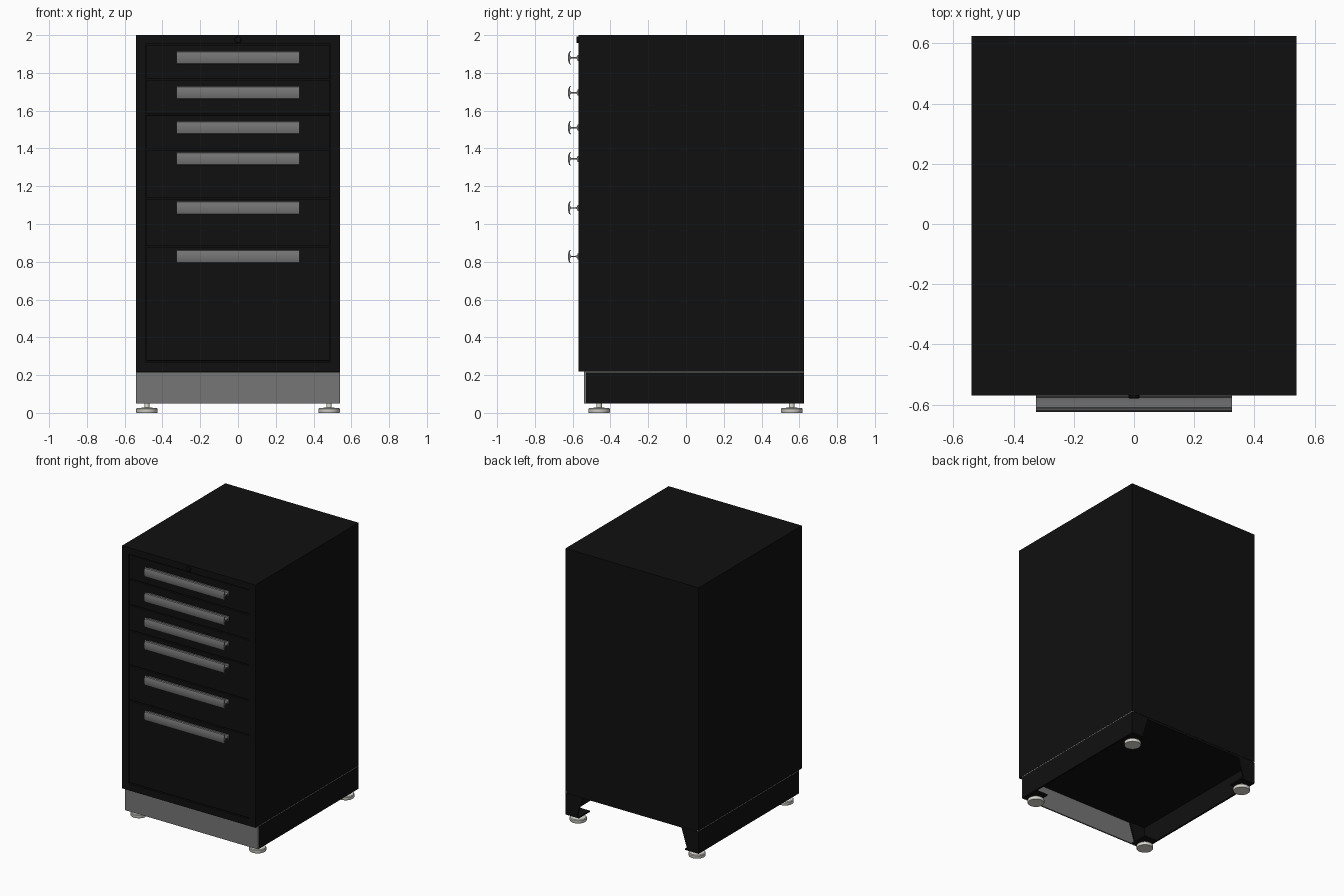
import bpy, bmesh, math
from mathutils import Matrix

if "Cube" in bpy.data.objects:
    bpy.data.objects.remove(bpy.data.objects["Cube"])


def material(name, r, g, b):
    m = bpy.data.materials.new(name)
    m.diffuse_color = (r, g, b, 1)
    m.use_nodes = True
    m.node_tree.nodes["Principled BSDF"].inputs["Base Color"].default_value = m.diffuse_color
    return m


BLACK = material("black_paint", 0.005, 0.005, 0.005)
GREY = material("satin_grey", 0.18, 0.18, 0.18)
PALE = material("pale_metal", 0.70, 0.69, 0.63)


def finish(name, bm, mat, bevel=0, smooth=False):
    bmesh.ops.recalc_face_normals(bm, faces=bm.faces)
    me = bpy.data.meshes.new(name)
    bm.to_mesh(me)
    bm.free()
    me.materials.append(mat)
    ob = bpy.data.objects.new(name, me)
    bpy.context.collection.objects.link(ob)
    if bevel:
        mod = ob.modifiers.new("bevel", "BEVEL")
        mod.width, mod.segments = bevel, 2
    if smooth:
        bpy.ops.object.select_all(action="DESELECT")
        ob.select_set(True)
        bpy.context.view_layer.objects.active = ob
        bpy.ops.object.shade_smooth_by_angle(angle=math.radians(35))
    return ob


def box_bm(x0, x1, y0, y1, z0, z1):
    bm = bmesh.new()
    m = Matrix.Translation(((x0 + x1) / 2, (y0 + y1) / 2, (z0 + z1) / 2))
    bmesh.ops.create_cube(bm, size=1, matrix=m @ Matrix.Diagonal((x1 - x0, y1 - y0, z1 - z0, 1)))
    return bm


def box(name, x0, x1, y0, y1, z0, z1, mat, bevel=0):
    return finish(name, box_bm(x0, x1, y0, y1, z0, z1), mat, bevel)


def prism(name, pts, vec, mat, smooth=False):
    bm = bmesh.new()
    f = bm.faces.new([bm.verts.new(p) for p in pts])
    r = bmesh.ops.extrude_face_region(bm, geom=[f])
    bmesh.ops.translate(bm, vec=vec, verts=[v for v in r["geom"] if isinstance(v, bmesh.types.BMVert)])
    return finish(name, bm, mat, smooth=smooth)


def lathe(name, profile, loc, mat, rot=Matrix(), steps=32):
    # profile is a list of (radius, height) points
    bm = bmesh.new()
    rings = [[bm.verts.new((r * math.cos(2 * math.pi * i / steps), r * math.sin(2 * math.pi * i / steps), h))
              for i in range(steps)] for r, h in profile]
    for a, b in zip(rings, rings[1:]):
        for i in range(steps):
            j = (i + 1) % steps
            bm.faces.new((a[i], a[j], b[j], b[i]))
    bm.faces.new(rings[0])
    bm.faces.new(rings[-1])
    bmesh.ops.transform(bm, matrix=Matrix.Translation(loc) @ rot, verts=bm.verts)
    return finish(name, bm, mat, smooth=True)


W, FRONT, BACK = 0.54, -0.57, 0.625

# Cabinet body with a recessed drawer opening in the front
bm = box_bm(-W, W, FRONT, BACK, 0.22, 2.0)
bm.normal_update()
front = min(bm.faces, key=lambda f: f.calc_center_median().y)
bmesh.ops.inset_individual(bm, faces=[front], thickness=0.05)
for v in front.verts:
    v.co.x = math.copysign(0.49, v.co.x)
    v.co.z = 1.952 if v.co.z > 1 else 0.27
r = bmesh.ops.extrude_discrete_faces(bm, faces=[front])
bmesh.ops.translate(bm, vec=(0, 0.03, 0), verts=r["faces"][0].verts)
bmesh.ops.remove_doubles(bm, verts=bm.verts, dist=0.0001)
finish("cabinet_body", bm, BLACK)

# Drawer fronts, each with a full-length pull under its top edge
edges = [1.95, 1.767, 1.58, 1.393, 1.137, 0.88, 0.272]
pulls = [1.88, 1.695, 1.51, 1.345, 1.085, 0.828]
upper = [(-0.565, 0.016), (-0.573, 0.016), (-0.577, 0.006), (-0.585, 0.0035), (-0.608, 0.0035),
         (-0.615, 0.012), (-0.614, 0.028), (-0.608, 0.034), (-0.611, 0.0355), (-0.619, 0.031),
         (-0.624, 0.015)]
section = upper + [(y, -z) for y, z in reversed(upper)]
for i, z in enumerate(pulls):
    box(f"drawer_front_{i + 1}", -0.485, 0.485, -0.566, -0.535, edges[i + 1] + 0.004, edges[i] - 0.004, BLACK, 0.002)
    prism(f"drawer_pull_{i + 1}", [(-0.325, y, z + dz) for y, dz in section], (0.65, 0, 0), GREY, True)

# Lock in the top rail
lathe("lock", [(0.018, 0), (0.018, 0.008), (0.015, 0.011)], (0, FRONT + 0.001, 1.975), BLACK,
      Matrix.Rotation(math.pi / 2, 4, "X"))

# Base: front plinth, sides, thin seam plate, open at the back
box("front_plinth", -W, W, -0.54, -0.53, 0.05, 0.215, GREY)
box("base_top_plate", -W + 0.002, W - 0.002, -0.54, BACK - 0.002, 0.205, 0.222, BLACK)
for s, side in ((-1, "left"), (1, "right")):
    xs = sorted((s * W, s * (W - 0.012)))
    box(f"base_side_{side}", *xs, -0.53, BACK, 0.05, 0.214, BLACK)
    box(f"seam_strip_{side}", *sorted((s * (W - 0.001), s * (W - 0.012))), -0.54, BACK, 0.213, 0.221, GREY)
    for end, yg, yp, yf in (("front", -0.53, (-0.53, -0.40), -0.46), ("back", BACK - 0.01, (0.50, BACK), 0.56)):
        # Tapered corner gusset, foot plate and levelling foot
        prism(f"corner_gusset_{end}_{side}",
              [(s * (W - 0.002), yg, 0.05), (s * 0.45, yg, 0.05), (s * 0.40, yg, 0.21), (s * (W - 0.002), yg, 0.21)],
              (0, 0.01, 0), BLACK)
        box(f"foot_plate_{end}_{side}", *sorted((s * (W - 0.002), s * 0.43)), *yp, 0.05, 0.06, BLACK)
        lathe(f"levelling_foot_{end}_{side}",
              [(0.055, 0), (0.057, 0.003), (0.057, 0.021), (0.053, 0.026), (0.014, 0.028), (0.014, 0.055)],
              (s * 0.482, yf, 0), PALE)
